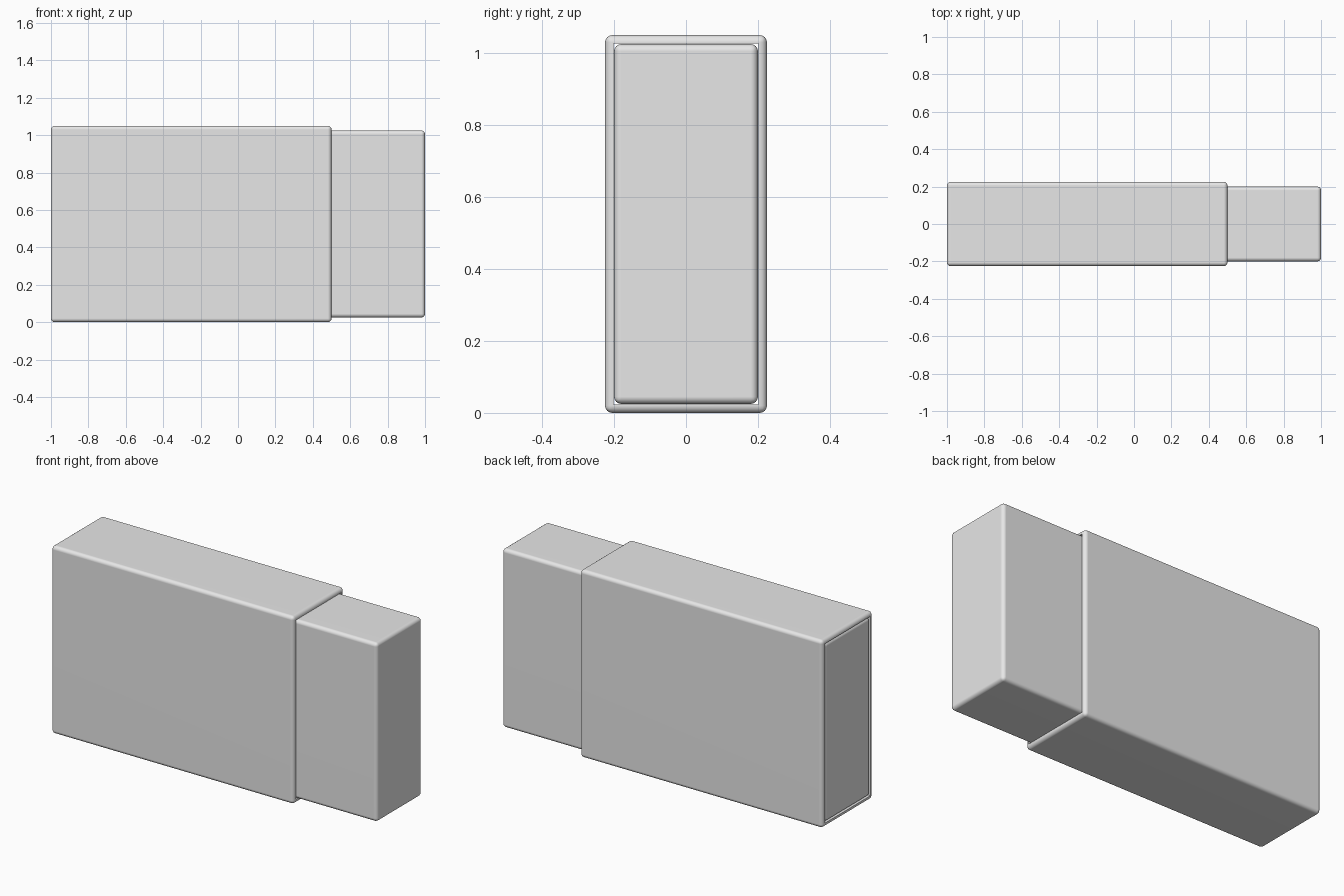
import bpy
import bmesh
import math
from mathutils import Matrix, Vector

default = bpy.data.objects.get("Cube")
if default:
    bpy.data.objects.remove(default, do_unlink=True)

# One plain grey for the whole model
grey = bpy.data.materials.new("light_grey")
grey.use_nodes = True
colour = (0.8, 0.8, 0.8, 1)
grey.diffuse_color = colour
grey.node_tree.nodes["Principled BSDF"].inputs["Base Color"].default_value = colour

HEIGHT = 1.05
WALL = 0.025
ROUND = 0.02


def rounded_box(name, x_min, x_max, depth, height, open_ends=False):
    """Box with rounded edges, optionally hollowed along x into a sleeve."""
    bm = bmesh.new()
    size = Vector((x_max - x_min, depth, height))
    centre = Vector(((x_min + x_max) / 2, 0, HEIGHT / 2))
    bmesh.ops.create_cube(bm, size=1, matrix=Matrix.Translation(centre) @ Matrix.Diagonal(size.to_4d()))
    bmesh.ops.bevel(bm, geom=bm.edges[:], offset=ROUND, segments=4, profile=0.5, affect='EDGES')
    bm.normal_update()
    if open_ends:
        ends = [f for f in bm.faces if abs(f.normal.x) > 0.999]
        bmesh.ops.inset_individual(bm, faces=ends, thickness=WALL - ROUND)
        rims = [e for f in ends for e in f.edges]
        bmesh.ops.delete(bm, geom=ends, context='FACES_ONLY')
        bmesh.ops.bridge_loops(bm, edges=rims)
        bmesh.ops.recalc_face_normals(bm, faces=bm.faces[:])
    mesh = bpy.data.meshes.new(name)
    bm.to_mesh(mesh)
    bm.free()
    mesh.materials.append(grey)
    obj = bpy.data.objects.new(name, mesh)
    bpy.context.collection.objects.link(obj)
    bpy.ops.object.select_all(action='DESELECT')
    obj.select_set(True)
    bpy.context.view_layer.objects.active = obj
    bpy.ops.object.shade_smooth_by_angle(angle=math.radians(40))
    # Keep the broad faces flat beside the rounded edges
    weighted = obj.modifiers.new("flat_faces", 'WEIGHTED_NORMAL')
    weighted.keep_sharp = True
    return obj


# Inner box slides out of the sleeve towards +x
rounded_box("inner_box", -1, 1, 0.4, HEIGHT - 2 * WALL)
rounded_box("outer_sleeve", -1, 0.5, 0.4 + 2 * WALL, HEIGHT, open_ends=True)
